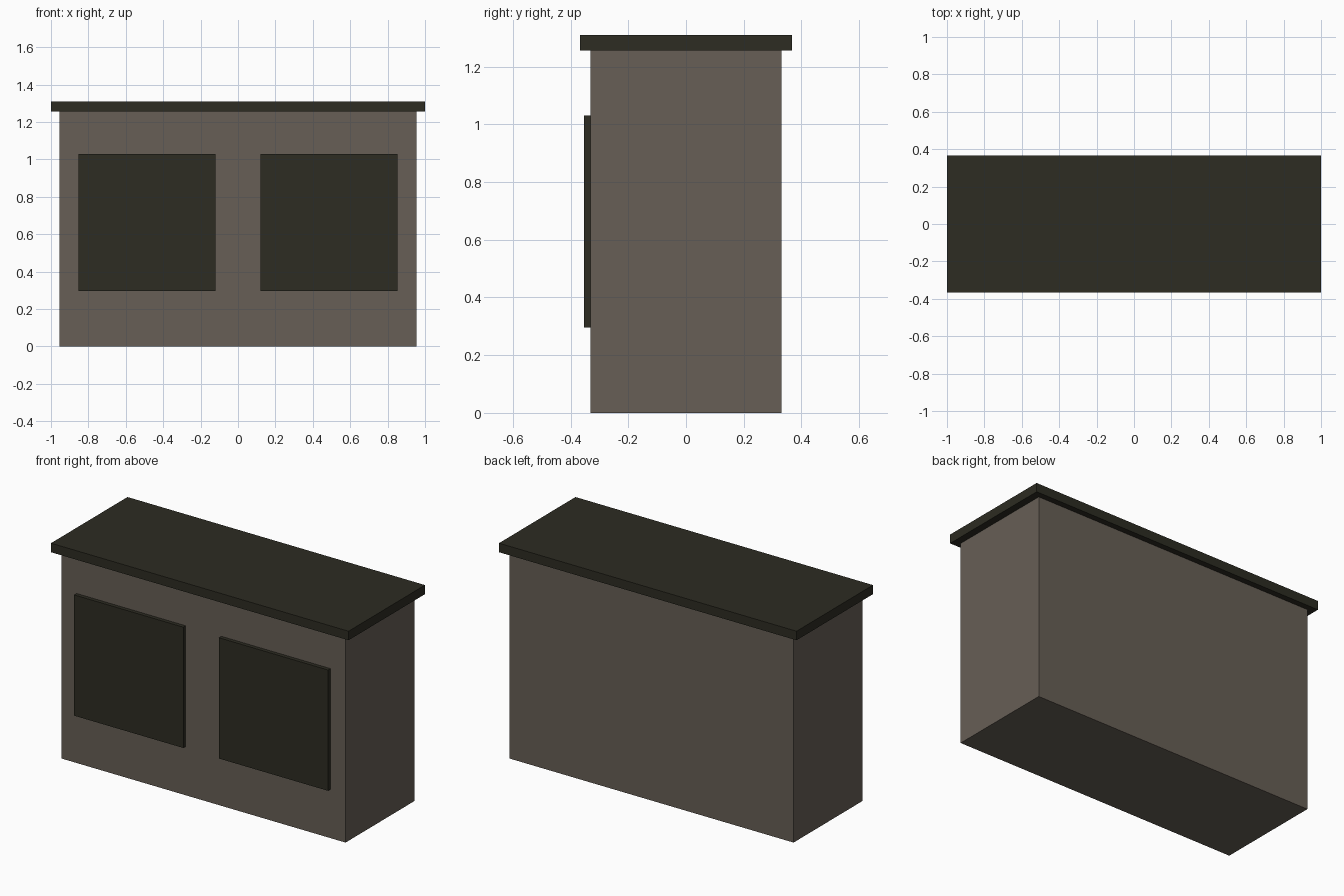
import bpy
import bmesh
from mathutils import Vector

cube = bpy.data.objects.get("Cube")
if cube:
    bpy.data.objects.remove(cube, do_unlink=True)


def make_material(name, color):
    mat = bpy.data.materials.new(name)
    mat.use_nodes = True
    mat.diffuse_color = color
    bsdf = next(n for n in mat.node_tree.nodes if n.type == 'BSDF_PRINCIPLED')
    bsdf.inputs["Base Color"].default_value = color
    return mat


def make_box(name, low, high, mat):
    """Flat-shaded box spanning two opposite corners."""
    low, high = Vector(low), Vector(high)
    size, center = high - low, (low + high) / 2
    bm = bmesh.new()
    bmesh.ops.create_cube(bm, size=1)
    bmesh.ops.scale(bm, vec=size, verts=bm.verts)
    mesh = bpy.data.meshes.new(name)
    bm.to_mesh(mesh)
    bm.free()
    mesh.materials.append(mat)
    obj = bpy.data.objects.new(name, mesh)
    obj.location = center
    bpy.context.collection.objects.link(obj)
    return obj


body_color = make_material("warm grey brown", (0.135, 0.114, 0.092, 1))
dark_color = make_material("dark olive", (0.026, 0.025, 0.016, 1))

half_width, half_depth = 0.955, 0.331
body_top, top = 1.255, 1.31

# Cabinet body
make_box("cabinet_body", (-half_width, -half_depth, 0),
         (half_width, half_depth, body_top), body_color)

# Overhanging worktop
make_box("worktop", (-1, -0.367, body_top), (1, 0.367, top), dark_color)

# Pair of raised front panels
for side, label in ((1, "left"), (-1, "right")):
    inner, outer = sorted((side * 0.12, side * 0.853))
    make_box(label + "_front_panel", (inner, -0.354, 0.296),
             (outer, -half_depth, 1.03), dark_color)
